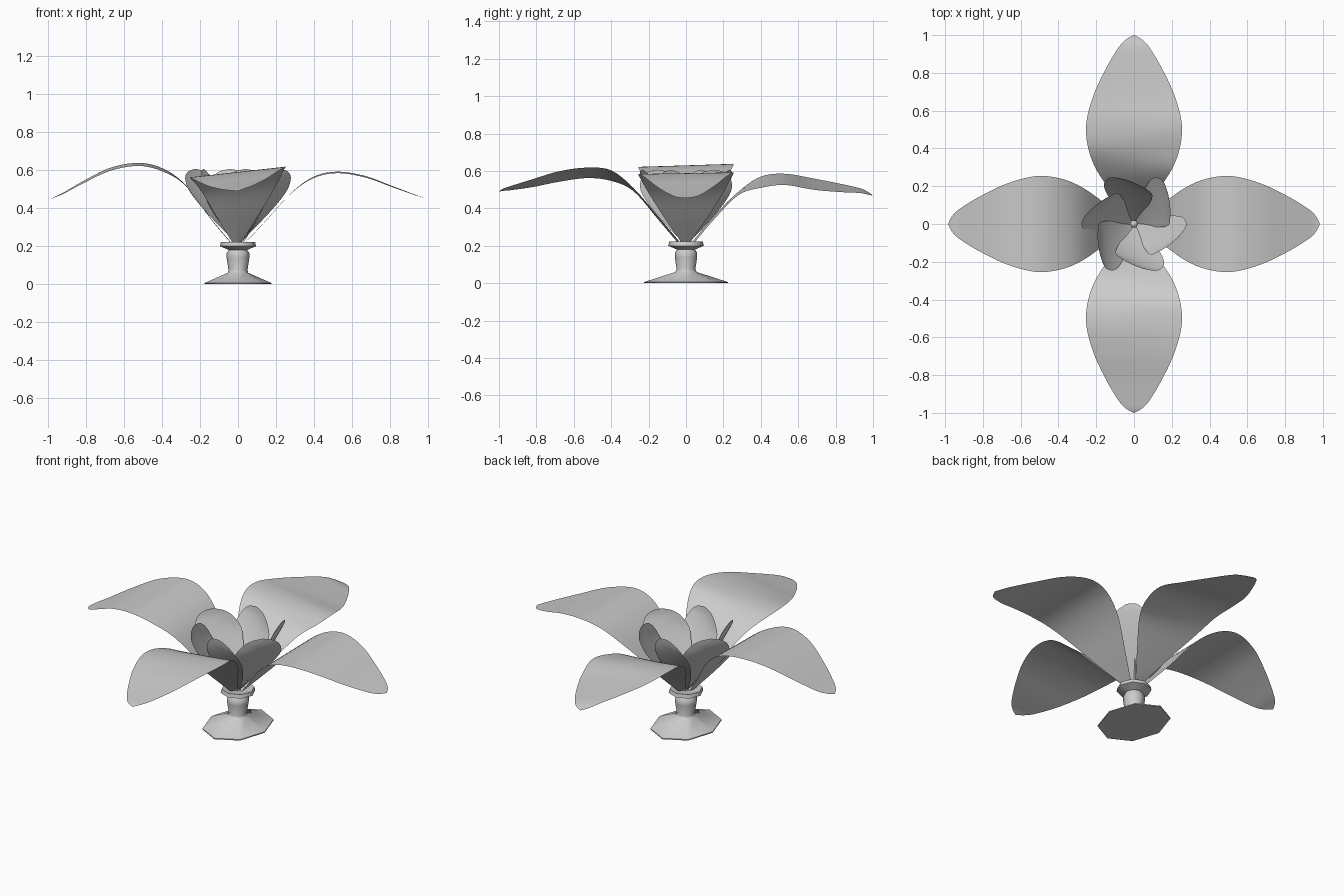
import bpy, bmesh, math
from mathutils import Matrix

if "Cube" in bpy.data.objects:
    bpy.data.objects.remove(bpy.data.objects["Cube"])


def smooth_path(pts, steps=5):
    # Catmull-Rom interpolation through tuples of any size
    p = [pts[0]] + list(pts) + [pts[-1]]
    out = []
    for i in range(1, len(p) - 2):
        for s in range(steps):
            t = s / steps
            out.append([0.5 * (2 * b + (c - a) * t + (2 * a - 5 * b + 4 * c - d) * t * t
                               + (3 * b - a - 3 * c + d) * t ** 3)
                        for a, b, c, d in zip(*p[i - 1:i + 3])])
    return out + [list(pts[-1])]


def finish(name, bm, angle=60):
    bmesh.ops.remove_doubles(bm, verts=bm.verts, dist=0.0005)
    me = bpy.data.meshes.new(name)
    bm.to_mesh(me)
    bm.free()
    ob = bpy.data.objects.new(name, me)
    bpy.context.collection.objects.link(ob)
    bpy.context.view_layer.objects.active = ob
    ob.select_set(True)
    bpy.ops.object.shade_smooth_by_angle(angle=math.radians(angle))
    ob.select_set(False)
    return ob


def petal(name, rows, angle, cols=10):
    # rows: (radius, height, half width, side tilt in z, side swirl in radius, cup)
    bm = bmesh.new()
    grid = []
    for r, z, w, tilt, swirl, cup in smooth_path(rows):
        line = []
        for j in range(cols + 1):
            u = 2 * j / cols - 1
            line.append(bm.verts.new((r + swirl * u - cup * u * u, max(w, 0) * u,
                                      z + tilt * u)))
        grid.append(line)
    for a, b in zip(grid, grid[1:]):
        for j in range(cols):
            bm.faces.new((a[j], b[j], b[j + 1], a[j + 1]))
    bm.transform(Matrix.Rotation(math.radians(angle), 4, 'Z'))
    return finish(name, bm)


def lathe(name, profile, sides, sx=1, sy=1, angle=60):
    bm = bmesh.new()
    rings = []
    for r, z, k in profile:
        # k blends the oval scale of the foot into a round stem
        rings.append([bm.verts.new((r * (1 + (sx - 1) * k) * math.cos(2 * math.pi * i / sides),
                                    r * (1 + (sy - 1) * k) * math.sin(2 * math.pi * i / sides), z))
                      for i in range(sides)])
    for a, b in zip(rings, rings[1:]):
        for i in range(sides):
            n = (i + 1) % sides
            bm.faces.new((a[i], a[n], b[n], b[i]))
    bm.faces.new(rings[0][::-1])
    bm.faces.new(rings[-1])
    return finish(name, bm, angle)


# Stem with flared foot and collar
lathe("stem", [(0.2, 0, 1), (0.2, 0.006, 1), (0.055, 0.06, 0.3), (0.05, 0.075, 0), (0.06, 0.14, 0),
               (0.06, 0.163, 0), (0.048, 0.18, 0), (0.095, 0.2, 0), (0.09, 0.222, 0),
               (0.04, 0.21, 0)], 8, 0.88, 1.12)

# Pistil in the middle
lathe("pistil", [(0.015, 0.2, 0), (0.022, 0.34, 0), (0.012, 0.355, 0)], 6)

# Four large outer petals: radii and half widths shared, heights and tilt individual
radii = [0.04, 0.15, 0.28, 0.4, 0.53, 0.68, 0.82, 0.93, 0.975, 1.0]
widths = [0.025, 0.105, 0.195, 0.242, 0.253, 0.215, 0.15, 0.085, 0.045, 0]
outer = [
    ("outer_petal_right", 0, 0.985, 0.004, [0.22, 0.335, 0.475, 0.56, 0.588, 0.565, 0.515, 0.475, 0.46, 0.455]),
    ("outer_petal_back", 90, 1.0, -0.028, [0.22, 0.35, 0.48, 0.54, 0.555, 0.53, 0.51, 0.495, 0.48, 0.468]),
    ("outer_petal_left", 180, 0.985, -0.008, [0.22, 0.35, 0.52, 0.6, 0.63, 0.605, 0.54, 0.48, 0.46, 0.448]),
    ("outer_petal_front", 270, 1.0, 0.028, [0.22, 0.35, 0.5, 0.575, 0.59, 0.57, 0.535, 0.51, 0.5, 0.49]),
]
for name, ang, reach, tilt, heights in outer:
    if ang == 90:
        tilt = 0.03  # clockwise side hangs lower
    petal(name, [(r * reach, z, w, tilt * min(1, w / 0.2) if r > 0.35 else tilt * 0.3, 0, 0)
                 if w > 0 else (r * reach, z, 0, 0, 0, 0)
                 for r, z, w in zip(radii, heights, widths)], ang)

# Six swirled inner petals forming a cup
inner = [(0.01, 0.22, 0.015, 0, 0, 0), (0.07, 0.3, 0.06, 0, 0.012, 0.005),
         (0.14, 0.4, 0.105, 0, 0.03, 0.01), (0.195, 0.49, 0.122, 0, 0.045, 0.012),
         (0.226, 0.555, 0.095, 0, 0.045, 0.01), (0.236, 0.592, 0.055, 0, 0.028, 0.004),
         (0.238, 0.607, 0, 0, 0, 0)]
for i in range(6):
    petal(f"inner_petal_{i + 1}", inner, -20 + 60 * i)
